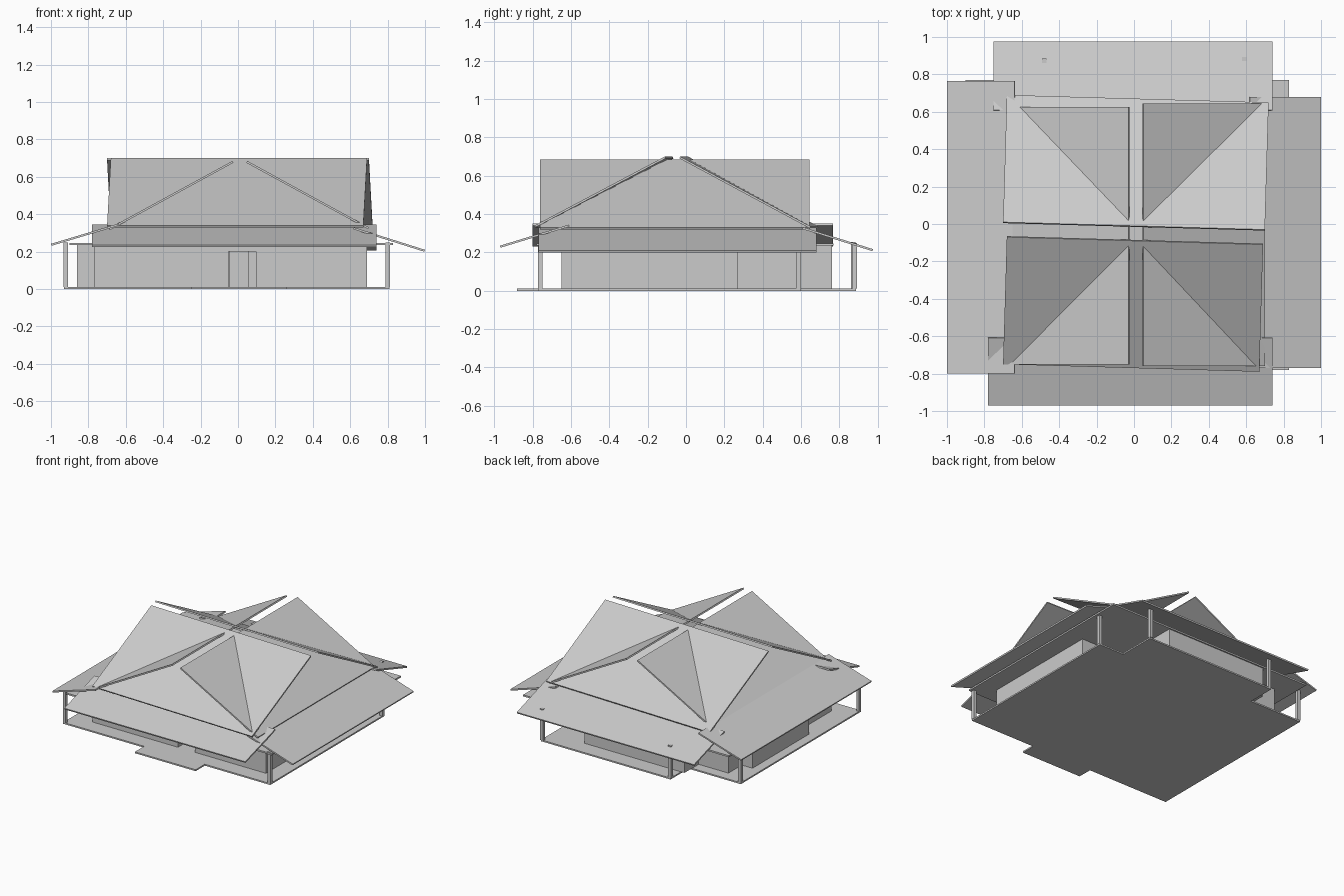
import bpy, bmesh
from mathutils import Vector

cube = bpy.data.objects.get("Cube")
if cube:
    bpy.data.objects.remove(cube, do_unlink=True)

grey = bpy.data.materials.new("light_grey")
grey.use_nodes = True
colour = (0.6, 0.6, 0.6, 1)
grey.diffuse_color = colour
grey.node_tree.nodes["Principled BSDF"].inputs["Base Color"].default_value = colour


def solid(name, outline, push):
    """Extrude a flat outline along the push vector."""
    bm = bmesh.new()
    face = bm.faces.new([bm.verts.new(p) for p in outline])
    new = bmesh.ops.extrude_face_region(bm, geom=[face])["geom"]
    verts = [v for v in new if isinstance(v, bmesh.types.BMVert)]
    bmesh.ops.translate(bm, verts=verts, vec=Vector(push))
    bmesh.ops.recalc_face_normals(bm, faces=bm.faces)
    mesh = bpy.data.meshes.new(name)
    bm.to_mesh(mesh)
    bm.free()
    mesh.materials.append(grey)
    obj = bpy.data.objects.new(name, mesh)
    bpy.context.collection.objects.link(obj)
    return obj


def prism(name, plan, z0, z1):
    return solid(name, [(x, y, z0) for x, y in plan], (0, 0, z1 - z0))


def box(name, x0, x1, y0, y1, z0, z1):
    return prism(name, [(x0, y0), (x1, y0), (x1, y1), (x0, y1)], z0, z1)


def slab(name, *corners, thick=0.011):
    """Sloping roof sheet, thickened below its top surface."""
    a, b, c = (Vector(p) for p in corners[:3])
    n = (b - a).cross(c - b).normalized()
    return solid(name, corners, n * (-thick if n.z > 0 else thick))


# Floor with entrance step and notched back corners
prism("floor", [(-.93, -.77), (-.25, -.77), (-.25, -.88), (.26, -.88),
                (.26, -.77), (.81, -.77), (.81, .6), (.6, .6), (.6, .885),
                (-.49, .885), (-.49, .67), (-.93, .67)], 0, .011)

# Walls with a recessed entrance
prism("walls", [(-.77, -.65), (-.05, -.65), (-.05, -.58), (.095, -.58),
                (.095, -.65), (.69, -.65), (.69, .27), (.32, .27),
                (.32, .76), (-.52, .76), (-.52, .59), (-.77, .59),
                (-.77, .43), (-.86, .43), (-.86, -.25), (-.77, -.25)],
      .011, .235)
box("door", -.045, .06, -.59, -.575, .011, .2)
box("door_lintel", -.05, .095, -.65, -.58, .2, .235)

# Flat ceiling under the roofs
box("ceiling", -.9, .83, -.78, .77, .235, .247)

# Veranda posts
for i, (x, y, top) in enumerate([(-.92, -.76, .25), (.8, -.76, .25),
                                 (-.92, .66, .25), (.8, .585, .25),
                                 (-.48, .872, .255), (.59, .88, .25)]):
    box(f"post_{i + 1}", x - .012, x + .012, y - .012, y + .012, .011, top)

# Low eaves sheets
slab("front_eave", (-.78, -.97, .235), (.74, -.97, .235),
     (.74, -.61, .345), (-.78, -.61, .345))
slab("back_eave", (-.75, .975, .217), (.74, .975, .217),
     (.74, .61, .332), (-.75, .61, .332))
slab("left_eave", (1, -.77, .21), (1, .68, .21),
     (.62, .68, .33), (.62, -.77, .33))
slab("right_eave", (-1, -.8, .242), (-1, .765, .242),
     (-.64, .765, .35), (-.64, -.8, .35))

# Upper roof: two slightly skewed main sheets
slab("front_roof", (-.70, -.75, .34), (.67, -.79, .34),
     (.69, -.11, .7), (-.68, -.07, .7))
slab("back_roof", (-.68, .69, .335), (.72, .65, .335),
     (.70, -.03, .7), (-.70, .01, .7))

# Crossing side sheets
slab("right_roof", (-.69, -.75, .325), (-.69, .625, .325),
     (-.03, .625, .685), (-.03, -.75, .685))
slab("left_roof", (.7, -.76, .33), (.7, .645, .33),
     (.05, .645, .685), (.05, -.76, .685))
